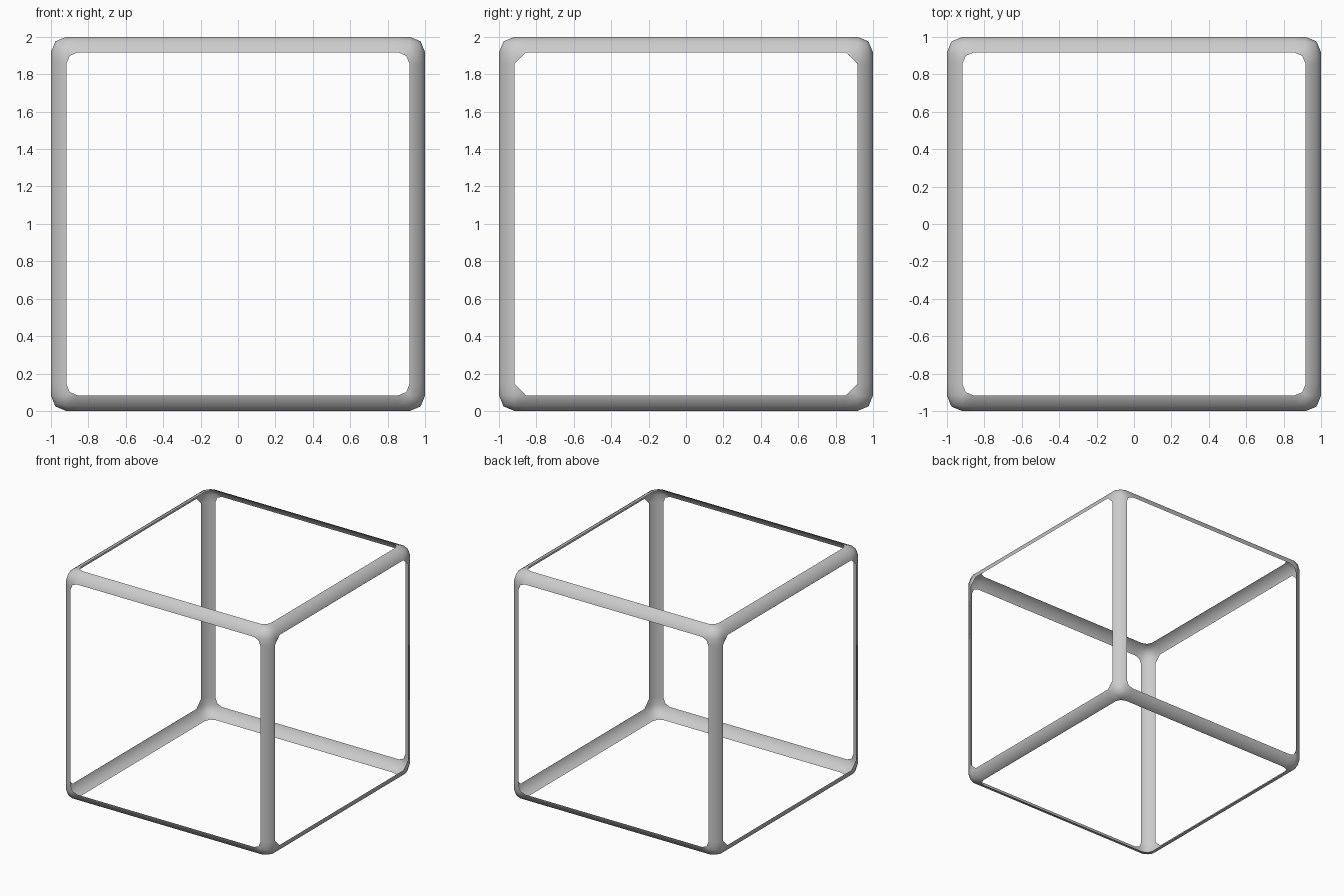
import bpy, bmesh
from mathutils import Vector

if "Cube" in bpy.data.objects:
    bpy.data.objects.remove(bpy.data.objects["Cube"])

R = 0.083          # rounding of the cube edges
F = 0.062          # fillet at the corners of each opening
A = 1 - R          # edge of the openings
B = A - F          # start of the fillets

# rounded cube shell
bm = bmesh.new()
bmesh.ops.create_cube(bm, size=2)
bmesh.ops.bevel(bm, geom=bm.edges[:], offset=R, offset_type='OFFSET',
                segments=2, profile=0.5, affect='EDGES')

# cut lines where the opening fillets begin
for axis in range(3):
    for s in (-1, 1):
        no = Vector((0, 0, 0))
        no[axis] = 1
        bmesh.ops.bisect_plane(bm, geom=bm.verts[:] + bm.edges[:] + bm.faces[:],
                               dist=1e-5, plane_co=no * s * B, plane_no=no)

# open the six sides, leaving only small squares at their corners
doomed = []
for f in bm.faces:
    c = sorted(abs(v) for v in f.calc_center_median())
    if c[2] > 0.9999 and c[0] < B and c[1] < A:
        doomed.append(f)
bmesh.ops.delete(bm, geom=doomed, context='FACES')

# pull the inner point of each square outward to form the fillet
for v in bm.verts:
    near_b = [i for i in range(3) if abs(abs(v.co[i]) - B) < 1e-4]
    if len(near_b) == 2:
        # left and right openings have straight chamfers, the others rounded
        k = 0.5 if 0 not in near_b else 0.707
        for i in near_b:
            v.co[i] += F * k * (1 if v.co[i] > 0 else -1)

bmesh.ops.recalc_face_normals(bm, faces=bm.faces[:])
for f in bm.faces:
    f.smooth = True
    # make sure the open shell faces outward
    if f.normal.dot(f.calc_center_median()) < 0:
        f.normal_flip()

bmesh.ops.translate(bm, verts=bm.verts[:], vec=(0, 0, 1))
mesh = bpy.data.meshes.new("cube_frame")
bm.to_mesh(mesh)
bm.free()
frame = bpy.data.objects.new("cube_frame", mesh)
bpy.context.collection.objects.link(frame)
